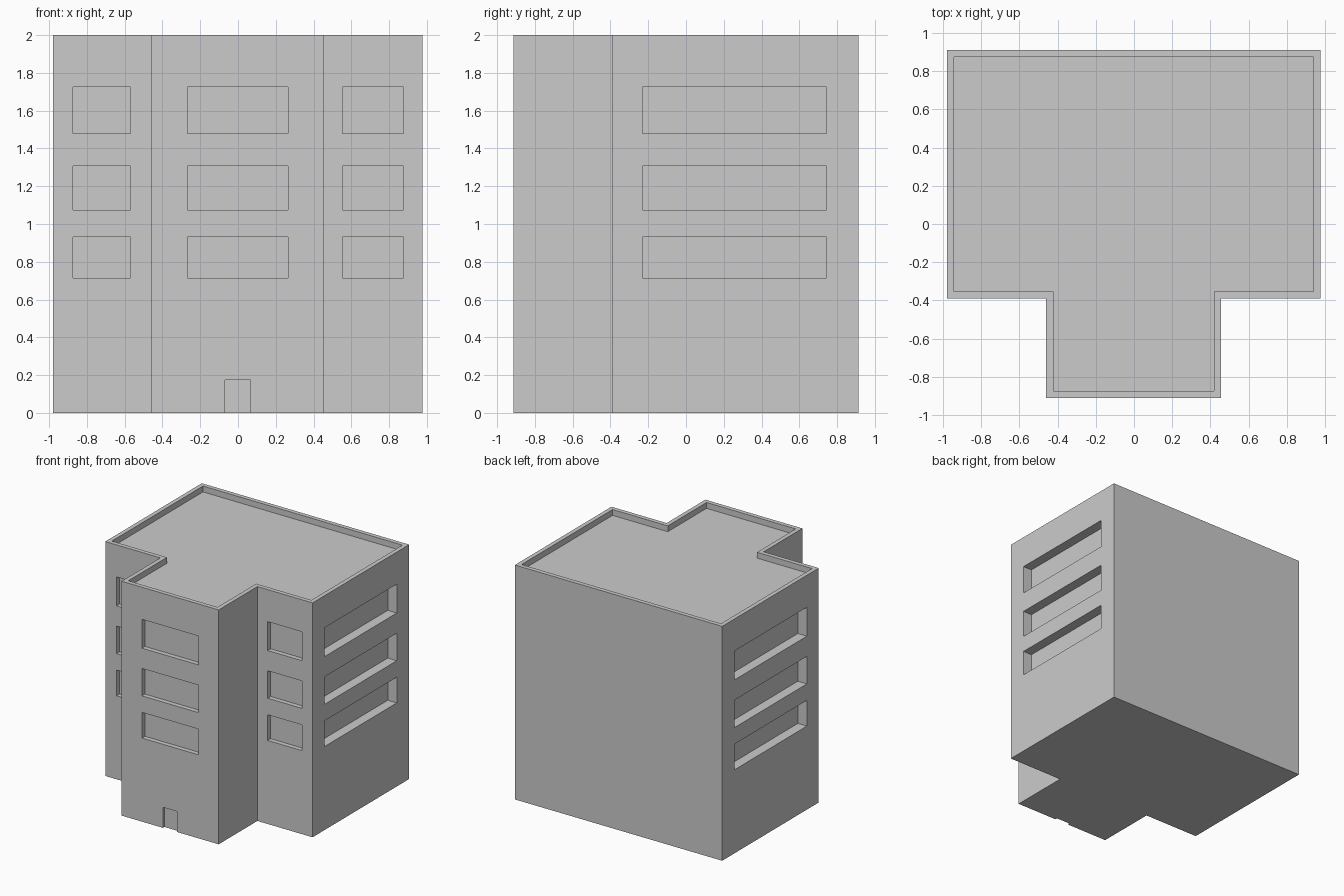
import bpy
import bmesh

if "Cube" in bpy.data.objects:
    bpy.data.objects.remove(bpy.data.objects["Cube"])

TOP = 2.0
PARAPET_W, PARAPET_H = 0.037, 0.05


def t_outline(inset):
    # T-shaped footprint, pulled inwards by the inset
    i = inset
    return [(-0.46 + i, -0.912 + i), (0.456 - i, -0.912 + i),
            (0.456 - i, -0.39 + i), (0.977 - i, -0.39 + i),
            (0.977 - i, 0.912 - i), (-0.98 + i, 0.912 - i),
            (-0.98 + i, -0.39 + i), (-0.46 + i, -0.39 + i)]


def add_prism(bm, outline, z0, z1):
    base = bm.faces.new([bm.verts.new((x, y, z0)) for x, y in outline])
    result = bmesh.ops.extrude_face_region(bm, geom=[base])
    verts = [v for v in result["geom"] if isinstance(v, bmesh.types.BMVert)]
    bmesh.ops.translate(bm, verts=verts, vec=(0, 0, z1 - z0))


def add_box(bm, x0, x1, y0, y1, z0, z1):
    add_prism(bm, [(x0, y0), (x1, y0), (x1, y1), (x0, y1)], z0, z1)


def finish(bm, name):
    bmesh.ops.recalc_face_normals(bm, faces=bm.faces[:])
    mesh = bpy.data.meshes.new(name)
    bm.to_mesh(mesh)
    bm.free()
    obj = bpy.data.objects.new(name, mesh)
    bpy.context.collection.objects.link(obj)
    return obj


# Building body
bm = bmesh.new()
add_prism(bm, t_outline(0), 0, TOP)
building = finish(bm, "building")

# Openings: sunken roof, door and three floors of windows
bm = bmesh.new()
add_prism(bm, t_outline(PARAPET_W), TOP - PARAPET_H, TOP + 0.1)
add_box(bm, -0.07, 0.065, -1.0, -0.892, -0.1, 0.175)
for z0, z1 in ((0.713, 0.932), (1.073, 1.307), (1.48, 1.726)):
    add_box(bm, -0.268, 0.264, -1.0, -0.872, z0, z1)    # front wing
    add_box(bm, -0.873, -0.568, -0.5, -0.35, z0, z1)    # left of wing
    add_box(bm, 0.553, 0.877, -0.5, -0.35, z0, z1)      # right of wing
    add_box(bm, 0.892, 1.1, -0.23, 0.745, z0, z1)       # right side
    add_box(bm, -1.1, -0.895, -0.23, 0.745, z0, z1)     # left side
cutter = finish(bm, "opening_cutter")
cutter.hide_render = True

# Carve the openings and drop the cutter
carve = building.modifiers.new("openings", 'BOOLEAN')
carve.operation = 'DIFFERENCE'
carve.solver = 'EXACT'
carve.object = cutter
bpy.context.view_layer.objects.active = building
building.select_set(True)
bpy.ops.object.modifier_apply(modifier=carve.name)
bpy.data.objects.remove(cutter, do_unlink=True)
